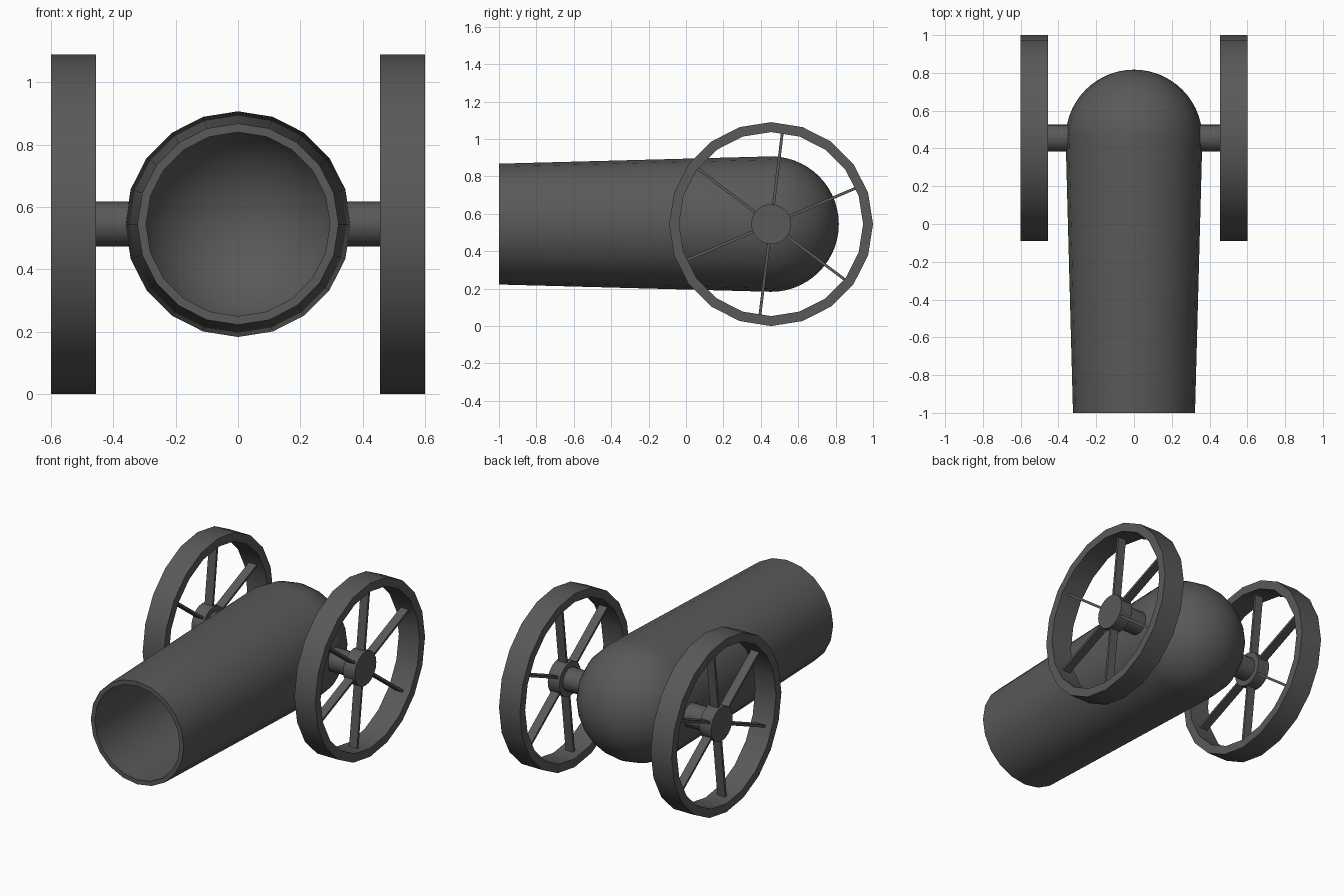
import bpy, bmesh
from math import sin, cos, pi, radians
from mathutils import Matrix, Vector

if "Cube" in bpy.data.objects:
    bpy.data.objects.remove(bpy.data.objects["Cube"])

SIDES = 20
CENTRE = Vector((0, 0.455, 0.545))   # axle line and breech centre

iron = bpy.data.materials.new("dark_iron")
iron.diffuse_color = (0.1, 0.1, 0.1, 1)
iron.use_nodes = True
iron.node_tree.nodes["Principled BSDF"].inputs["Base Color"].default_value = iron.diffuse_color


def finish(name, bm, mirror=False, smooth=True):
    bmesh.ops.remove_doubles(bm, verts=bm.verts, dist=1e-5)
    bmesh.ops.recalc_face_normals(bm, faces=bm.faces)
    mesh = bpy.data.meshes.new(name)
    bm.to_mesh(mesh)
    bm.free()
    obj = bpy.data.objects.new(name, mesh)
    bpy.context.collection.objects.link(obj)
    mesh.materials.append(iron)
    if smooth:
        bpy.ops.object.select_all(action='DESELECT')
        obj.select_set(True)
        bpy.context.view_layer.objects.active = obj
        bpy.ops.object.shade_smooth_by_angle(angle=radians(30))
    if mirror:
        obj.modifiers.new("mirror", 'MIRROR')
    return obj


def lathe(name, profile, axis, closed=False, mirror=False):
    """Revolve (position along axis, radius) points about the x or y axis through CENTRE."""
    bm = bmesh.new()
    rings = []
    for p, r in profile:
        ring = []
        for i in range(SIDES):
            a = 2 * pi * i / SIDES
            u, w = r * cos(a), r * sin(a)
            co = (p, CENTRE.y + u, CENTRE.z + w) if axis == 'x' else (u, p, CENTRE.z + w)
            ring.append(bm.verts.new(co))
        rings.append(ring)
    pairs = list(zip(rings, rings[1:])) + ([(rings[-1], rings[0])] if closed else [])
    for a, b in pairs:
        for i in range(SIDES):
            j = (i + 1) % SIDES
            bm.faces.new((a[i], a[j], b[j], b[i]))
    return finish(name, bm, mirror)


def dome(r, steps=14):
    return [(CENTRE.y + r * sin(pi / 2 * i / steps), r * cos(pi / 2 * i / steps))
            for i in range(steps + 1)]


# Hollow tapered barrel with a round breech
outer = [(-1, 0.323)] + dome(0.362)
inner = dome(0.332)[::-1] + [(-1, 0.295)]
lathe("barrel", outer + inner + [(-1, 0.323)], 'y')

# Axle stubs, hubs and rims, mirrored to both sides
lathe("axles", [(0.34, 0), (0.34, 0.072), (0.5, 0.072), (0.5, 0)], 'x', mirror=True)
lathe("wheel_hubs", [(0.487, 0), (0.487, 0.107), (0.568, 0.107), (0.568, 0)], 'x', mirror=True)
lathe("wheel_rims", [(0.455, 0.545), (0.6, 0.545), (0.6, 0.492), (0.455, 0.492)],
      'x', closed=True, mirror=True)

# Six flat spokes per wheel
bm = bmesh.new()
for k in range(6):
    m = (Matrix.Translation(CENTRE + Vector((0.5275, 0, 0)))
         @ Matrix.Rotation(radians(83 + 60 * k), 4, 'X')
         @ Matrix.Translation((0, 0.295, 0))
         @ Matrix.Diagonal((0.055, 0.41, 0.015, 1)))
    bmesh.ops.create_cube(bm, size=1, matrix=m)
finish("wheel_spokes", bm, mirror=True, smooth=False)
